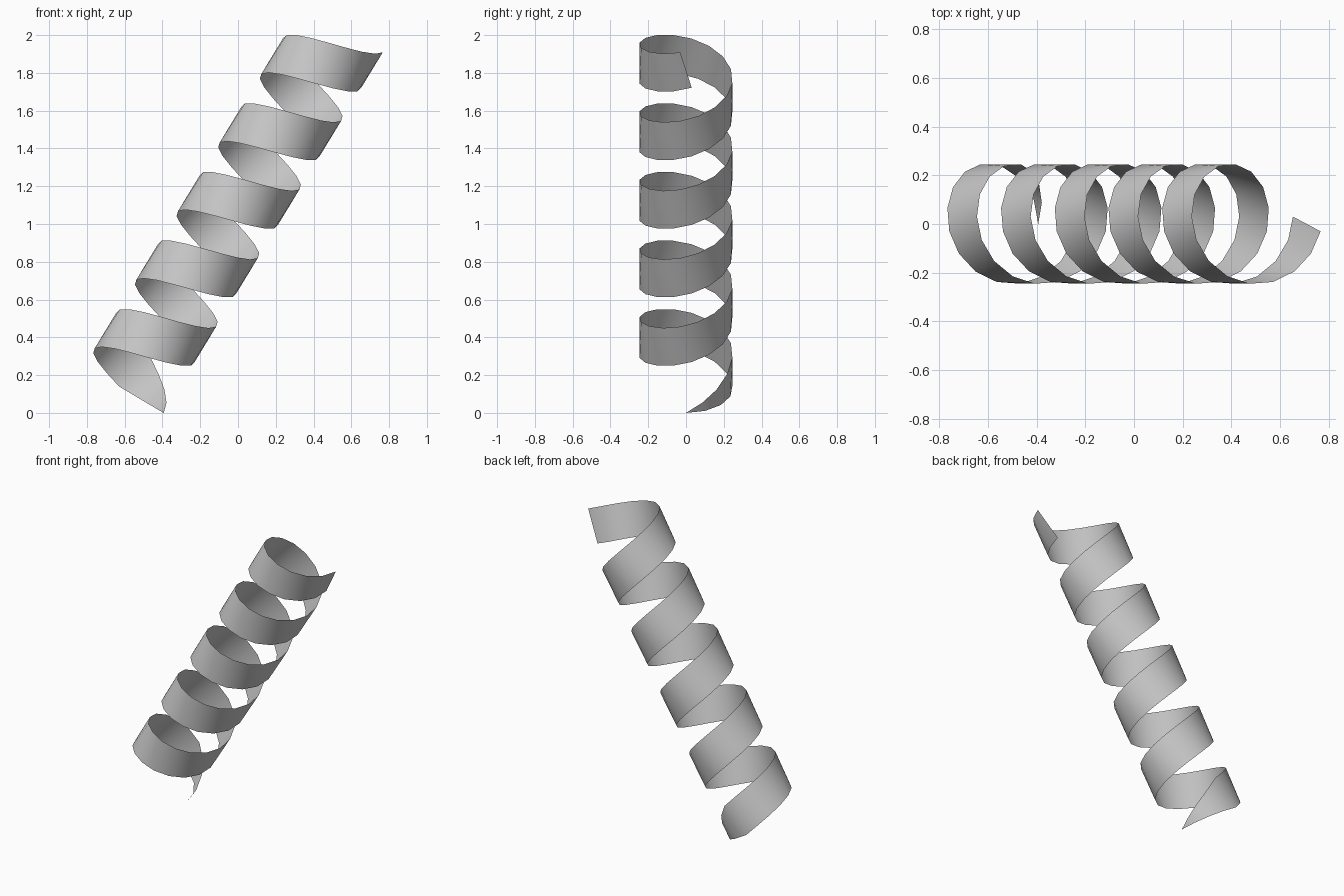
import bpy, bmesh
from math import sin, cos, tau, atan2
from mathutils import Vector

if "Cube" in bpy.data.objects:
    bpy.data.objects.remove(bpy.data.objects["Cube"])

# Helix settings: a flat ribbon wound round an axis leaning towards +x
TURNS, SEGS = 5, 16
RADIUS, WIDTH = 0.245, 0.227
STEP = Vector((0.2205, 0, 0.363))          # movement per turn
axis = STEP.normalized()
side = Vector((axis.z, 0, -axis.x))
depth = Vector((0, 1, 0))
START = Vector((-0.40, 0, 0.0))            # pointed lower tip
TAPER = 4                                  # segments until full width

centre = START - side * RADIUS
slope = atan2(STEP.length, tau * RADIUS)

# Ribbon: cross-section stays perpendicular to the winding path
bm = bmesh.new()
prev = [bm.verts.new(START)]
for i in range(1, TURNS * SEGS + 1):
    a = tau * i / SEGS
    radial = side * cos(a) + depth * sin(a)
    tangent = depth * cos(a) - side * sin(a)
    mid = centre + STEP * (i / SEGS) + radial * RADIUS
    half = (axis * cos(slope) - tangent * sin(slope)) * WIDTH / 2 * min(1, i / TAPER)
    row = [bm.verts.new(mid - half), bm.verts.new(mid + half)]
    bm.faces.new(prev + row[::-1] if len(prev) == 2 else [prev[0], row[0], row[1]][::-1]) \
        if len(prev) == 1 else bm.faces.new((prev[0], row[0], row[1], prev[1]))
    prev = row
bmesh.ops.recalc_face_normals(bm, faces=bm.faces)
for f in bm.faces:
    f.smooth = True

# Stand on z = 0 and centre on x and y
for k in range(3):
    vals = [v.co[k] for v in bm.verts]
    shift = min(vals) if k == 2 else (min(vals) + max(vals)) / 2
    for v in bm.verts:
        v.co[k] -= shift

mesh = bpy.data.meshes.new("spiral_ribbon")
bm.to_mesh(mesh)
bm.free()
obj = bpy.data.objects.new("spiral_ribbon", mesh)
bpy.context.collection.objects.link(obj)
